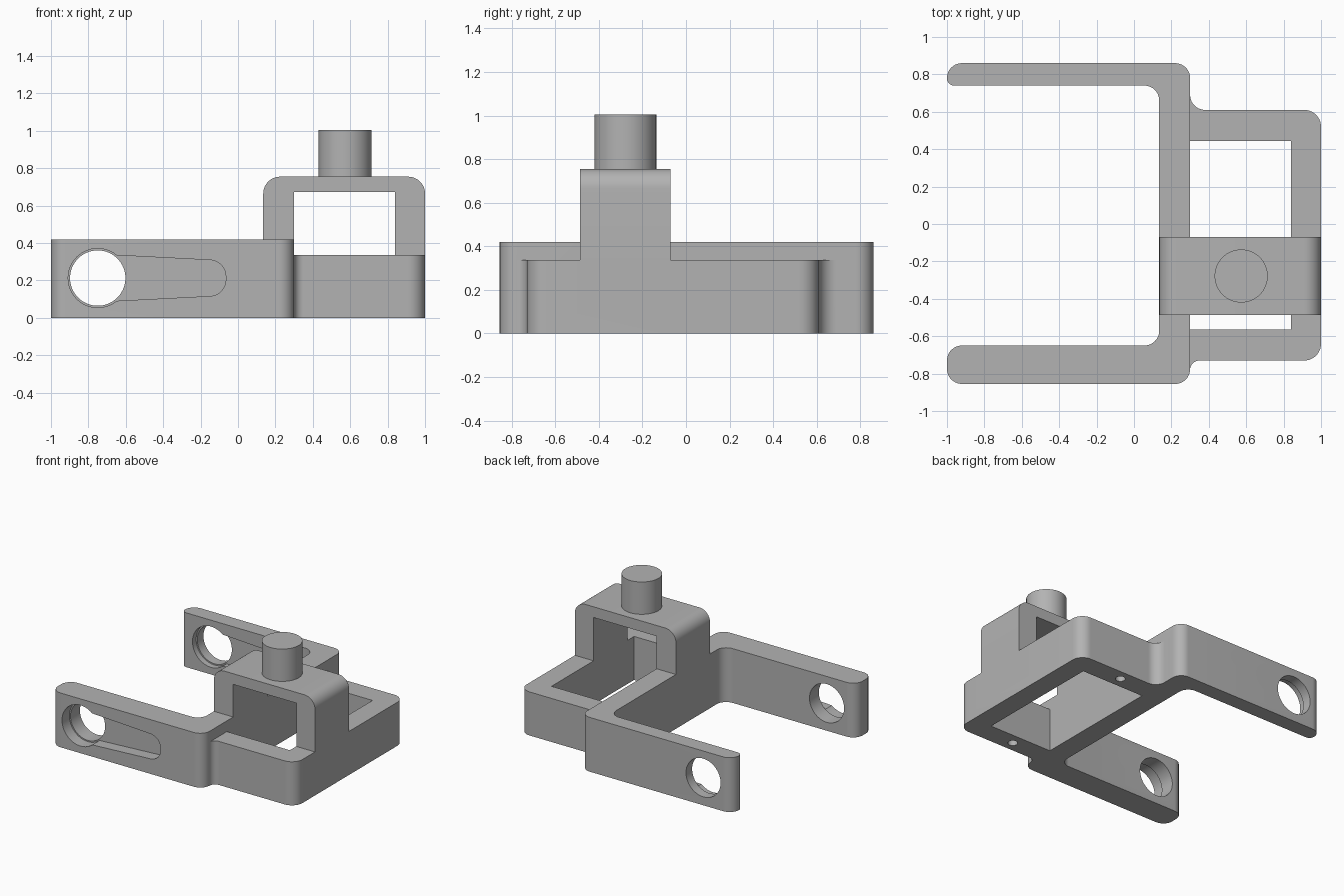
import bpy, bmesh, math
from mathutils import Vector

if "Cube" in bpy.data.objects:
    bpy.data.objects.remove(bpy.data.objects["Cube"])

grey = bpy.data.materials.new("plain grey")
grey.diffuse_color = (0.45, 0.45, 0.45, 1)
grey.use_nodes = True
grey.node_tree.nodes["Principled BSDF"].inputs["Base Color"].default_value = grey.diffuse_color


def rounded(corners, n=10):
    """Turn (u, v, radius) corners into an outline with filleted corners."""
    out = []
    for i, (u, v, r) in enumerate(corners):
        p = Vector((u, v))
        if r == 0:
            out.append(p)
            continue
        a = (Vector(corners[i - 1][:2]) - p).normalized()
        b = (Vector(corners[(i + 1) % len(corners)][:2]) - p).normalized()
        half = a.angle(b) / 2
        centre = p + (a + b).normalized() * (r / math.sin(half))
        start = p + a * (r / math.tan(half)) - centre
        end = p + b * (r / math.tan(half)) - centre
        t0 = math.atan2(start.y, start.x)
        d = math.atan2(end.y, end.x) - t0
        d = (d + math.pi) % (2 * math.pi) - math.pi
        for k in range(n + 1):
            t = t0 + d * k / n
            out.append(centre + Vector((math.cos(t), math.sin(t))) * r)
    return out


def circle(u, v, r, n=64):
    return [Vector((u + r * math.cos(2 * math.pi * k / n),
                    v + r * math.sin(2 * math.pi * k / n))) for k in range(n)]


def prism(name, outline, lo, hi, axis="z"):
    """Extrude a plan (axis z) or front elevation (axis y) outline."""
    bm = bmesh.new()
    place = (lambda p: (p.x, p.y, lo)) if axis == "z" else (lambda p: (p.x, lo, p.y))
    face = bm.faces.new([bm.verts.new(place(p)) for p in outline])
    top = bmesh.ops.extrude_face_region(bm, geom=[face])["geom"]
    step = (0, 0, hi - lo) if axis == "z" else (0, hi - lo, 0)
    bmesh.ops.translate(bm, vec=step, verts=[g for g in top if isinstance(g, bmesh.types.BMVert)])
    bmesh.ops.recalc_face_normals(bm, faces=bm.faces)
    mesh = bpy.data.meshes.new(name)
    bm.to_mesh(mesh)
    bm.free()
    mesh.materials.append(grey)
    ob = bpy.data.objects.new(name, mesh)
    bpy.context.collection.objects.link(ob)
    return ob


def combine(target, tool, operation):
    mod = target.modifiers.new("cut", "BOOLEAN")
    mod.solver = "EXACT"
    mod.operation = operation
    mod.object = tool
    bpy.context.view_layer.objects.active = target
    bpy.ops.object.modifier_apply(modifier=mod.name)
    bpy.data.objects.remove(tool)


def box(u0, v0, u1, v1):
    return rounded([(u0, v0, 0), (u1, v0, 0), (u1, v1, 0), (u0, v1, 0)])


# Fork: two arms joined by a crossbar
body = prism("bracket_body", rounded([
    (-1, -0.855, 0.08), (0.30, -0.855, 0.08), (0.30, 0.86, 0.08), (-1, 0.86, 0.08),
    (-1, 0.74, 0.039), (0.135, 0.74, 0.08), (0.135, -0.65, 0.08), (-1, -0.65, 0.08)]), 0, 0.42)

# Lower rectangular frame, filleted into the crossbar
frame = prism("frame", rounded([
    (0.2, -0.78, 0), (0.30, -0.78, 0), (0.30, -0.73, 0.049), (1, -0.73, 0.09),
    (1, 0.61, 0.09), (0.30, 0.61, 0.08), (0.30, 0.75, 0), (0.2, 0.75, 0)]), 0, 0.337)
combine(frame, prism("opening", box(0.30, -0.565, 0.84, 0.445), -0.1, 0.5), "DIFFERENCE")
combine(body, frame, "UNION")

# Arch standing across the frame
arch = prism("arch", rounded([
    (0.135, 0.1, 0), (0.30, 0.1, 0), (0.30, 0.672, 0), (0.84, 0.672, 0),
    (0.84, 0.1, 0), (1, 0.1, 0), (1, 0.755, 0.09), (0.135, 0.755, 0.09)]), -0.487, -0.07, "y")
combine(body, arch, "UNION")

# Arm holes, each with a stepped round seat and tapered slot
HX, HZ = -0.75, 0.213
combine(body, prism("arm_holes", circle(HX, HZ, 0.148), -1, 1, "y"), "DIFFERENCE")
slot = rounded([(HX, HZ - 0.127, 0), (-0.065, HZ - 0.092, 0.088),
                (-0.065, HZ + 0.092, 0.088), (HX, HZ + 0.127, 0)])
for lo, hi in ((-0.95, -0.765), (0.65, 0.785)):
    combine(body, prism("seat", circle(HX, HZ, 0.158), lo, hi, "y"), "DIFFERENCE")
    combine(body, prism("slot", slot, lo, hi, "y"), "DIFFERENCE")

# Blind screw holes in the underside
for y in (-0.65, 0.53):
    combine(body, prism("screw_hole", circle(0.57, y, 0.035, 24), -0.1, 0.2), "DIFFERENCE")

# Round pin on top of the arch
pin = prism("top_pin", circle(0.573, -0.278, 0.142), 0.755, 1.005)

for ob in (body, pin):
    bpy.ops.object.select_all(action="DESELECT")
    ob.select_set(True)
    bpy.context.view_layer.objects.active = ob
    bpy.ops.object.shade_smooth_by_angle(angle=math.radians(30))
